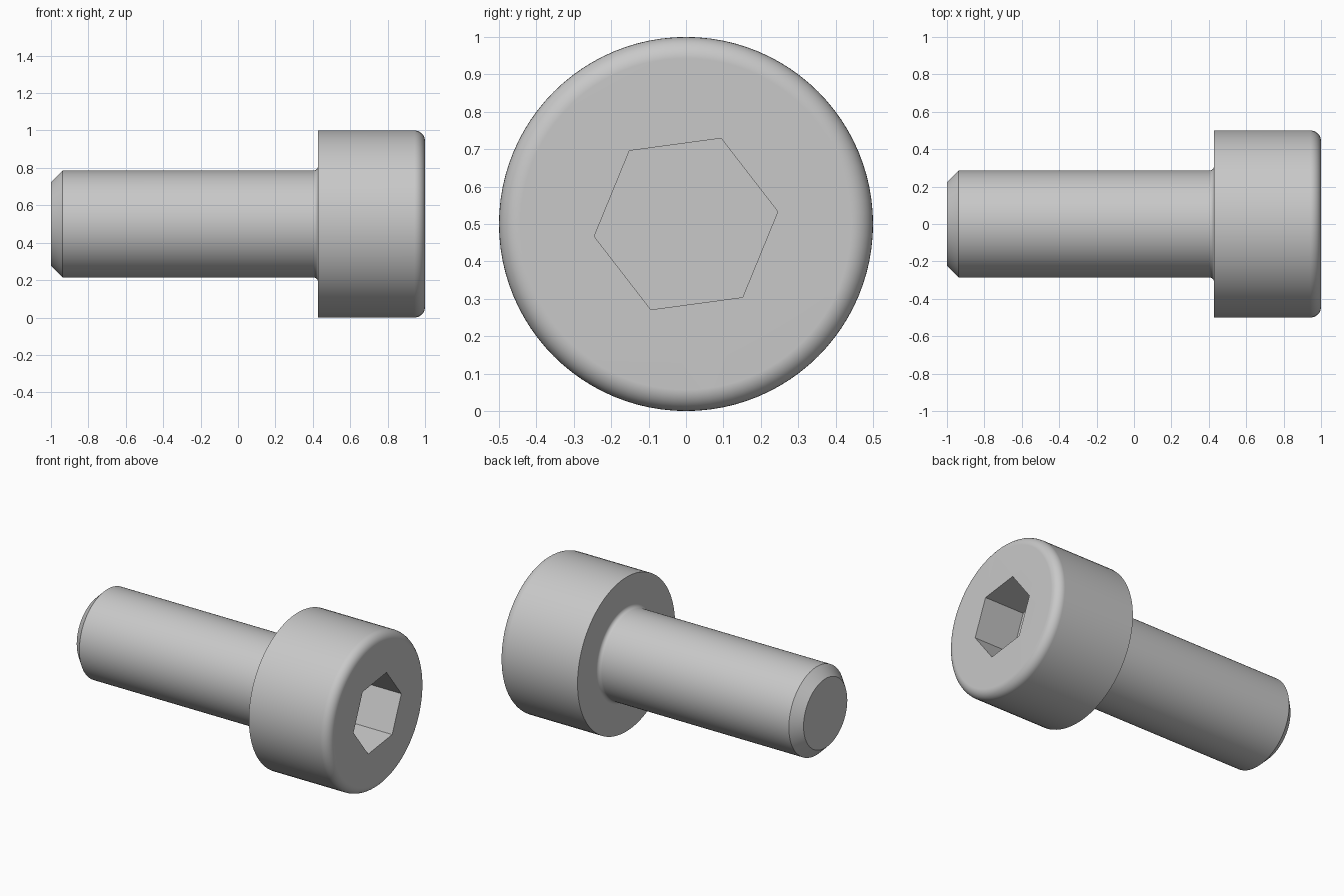
import bpy, bmesh
from math import sin, cos, pi, radians
from mathutils import Vector

cube = bpy.data.objects.get("Cube")
if cube:
    bpy.data.objects.remove(cube)

SEGMENTS = 96
AXIS_Z = 0.5
SHANK_R, HEAD_R = 0.286, 0.5
HEAD_X, CHAMFER = 0.428, 0.062
FILLET, ROUNDING = 0.024, 0.057
SOCKET_R, SOCKET_DEPTH, SOCKET_TURN = 0.2475, 0.286, radians(7.7)

steel = bpy.data.materials.new("steel_grey")
steel.use_nodes = True
colour = (0.58, 0.58, 0.58, 1)
steel.diffuse_color = colour
steel.node_tree.nodes["Principled BSDF"].inputs["Base Color"].default_value = colour


def arc(cx, cr, radius, start, end, steps=8):
    """Quarter-circle points in (x, radius) space."""
    angles = [start + (end - start) * i / steps for i in range(steps + 1)]
    return [(cx + radius * cos(a), cr + radius * sin(a)) for a in angles]


def ring(bm, x, radius, count, turn=0.0):
    """Circle of vertices around the screw axis."""
    return [bm.verts.new((x, radius * cos(turn + 2 * pi * i / count),
                          AXIS_Z + radius * sin(turn + 2 * pi * i / count)))
            for i in range(count)]


def skin(bm, a, b):
    """Quads between two rings of equal size."""
    n = len(a)
    for i in range(n):
        j = (i + 1) % n
        bm.faces.new((a[i], a[j], b[j], b[i]))


# Outline from the shank tip to the front rim of the head
profile = [(-1, SHANK_R - CHAMFER), (-1 + CHAMFER, SHANK_R)]
profile += arc(HEAD_X - FILLET, SHANK_R + FILLET, FILLET, -pi / 2, 0)
profile += [(HEAD_X, HEAD_R)]
profile += arc(1 - ROUNDING, HEAD_R - ROUNDING, ROUNDING, pi / 2, 0)

bm = bmesh.new()
rings = [ring(bm, x, r, SEGMENTS) for x, r in profile]
for a, b in zip(rings, rings[1:]):
    skin(bm, a, b)
bm.faces.new(rings[0])

# Hexagonal socket with a flat floor
mouth = ring(bm, 1, SOCKET_R, 6, SOCKET_TURN)
floor = ring(bm, 1 - SOCKET_DEPTH, SOCKET_R, 6, SOCKET_TURN)
skin(bm, mouth, floor)
bm.faces.new(floor)

# Flat head face between the rim and the socket mouth
bm.edges.ensure_lookup_table()
border = [e for e in bm.edges if e.is_boundary]
bmesh.ops.triangle_fill(bm, use_beauty=True, edges=border, normal=Vector((1, 0, 0)))
bmesh.ops.recalc_face_normals(bm, faces=bm.faces)

mesh = bpy.data.meshes.new("socket_head_screw")
bm.to_mesh(mesh)
bm.free()
mesh.materials.append(steel)
screw = bpy.data.objects.new("socket_head_screw", mesh)
bpy.context.collection.objects.link(screw)

# Smooth round surfaces, crisp chamfer and socket edges
bpy.ops.object.select_all(action="DESELECT")
screw.select_set(True)
bpy.context.view_layer.objects.active = screw
bpy.ops.object.shade_smooth_by_angle(angle=radians(30))
weighted = screw.modifiers.new("flat_face_normals", "WEIGHTED_NORMAL")
weighted.keep_sharp = True
